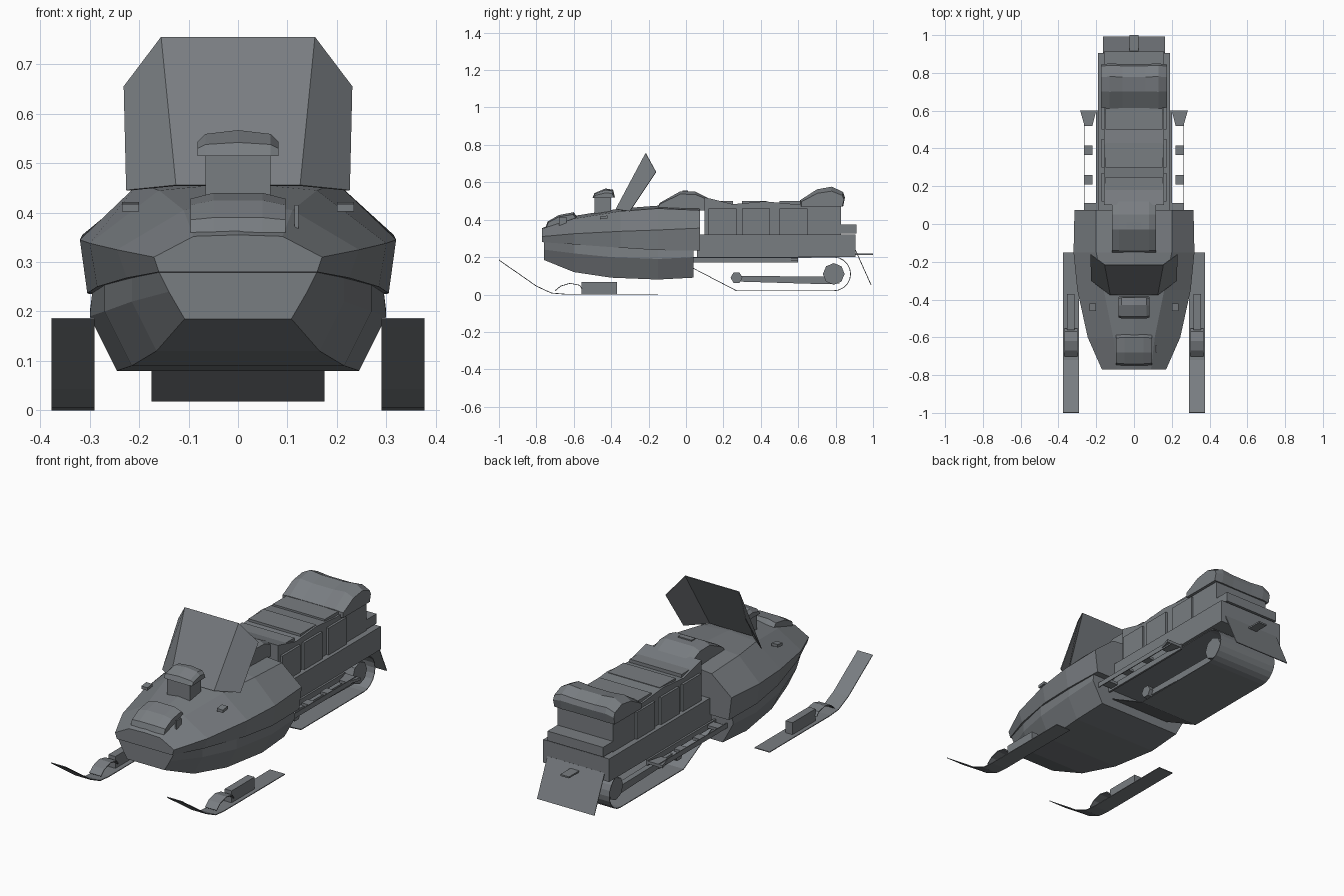
import bpy, bmesh, math
from mathutils import Vector

cube = bpy.data.objects.get("Cube")
if cube:
    bpy.data.objects.remove(cube, do_unlink=True)

grey = bpy.data.materials.new("slate_grey")
grey.use_nodes = True
COL = (0.19, 0.205, 0.22, 1)
grey.diffuse_color = COL
grey.node_tree.nodes["Principled BSDF"].inputs["Base Color"].default_value = COL


def finish(name, bm, thick=0):
    bmesh.ops.recalc_face_normals(bm, faces=bm.faces[:])
    me = bpy.data.meshes.new(name)
    bm.to_mesh(me)
    bm.free()
    me.materials.append(grey)
    ob = bpy.data.objects.new(name, me)
    bpy.context.collection.objects.link(ob)
    if thick:
        mod = ob.modifiers.new("thickness", "SOLIDIFY")
        mod.thickness = thick
        mod.offset = 0
    return ob


def loft(name, rings, closed=True, caps=True, thick=0):
    """Skin a list of equal-length point rings."""
    bm = bmesh.new()
    vs = [[bm.verts.new(p) for p in r] for r in rings]
    n = len(rings[0])
    for a, b in zip(vs, vs[1:]):
        for i in range(n if closed else n - 1):
            j = (i + 1) % n
            bm.faces.new((a[i], a[j], b[j], b[i]))
    if caps and closed:
        bm.faces.new(vs[0])
        bm.faces.new(vs[-1])
    return finish(name, bm, thick)


def prism(name, prof, sections):
    """Sweep a (y, z) side profile across x; each section is (x, y scale, z scale)."""
    cy = sum(p[0] for p in prof) / len(prof)
    cz = min(p[1] for p in prof)
    return loft(name, [[(x, cy + (y - cy) * sy, cz + (z - cz) * sz) for y, z in prof]
                       for x, sy, sz in sections])


def bar(name, prof, x0, x1):
    return prism(name, prof, [(x0, 1, 1), (x1, 1, 1)])


def box(name, x0, x1, y0, y1, z0, z1):
    return bar(name, [(y0, z0), (y1, z0), (y1, z1), (y0, z1)], x0, x1)


def sheet(name, path, x0, x1, thick=0.004, closed=False):
    return loft(name, [[(x, y, z) for y, z in path] for x in (x0, x1)],
                closed, False, thick)


def hull(name, stations):
    """Loft mirrored half sections along y."""
    rings = []
    for y, half in stations:
        right = [(-x, y, z) for x, z in reversed(half) if x > 0]
        rings.append([(x, y, z) for x, z in half] + right)
    return loft(name, rings)


def circle(cy, cz, r, n):
    return [(cy + r * math.cos(2 * math.pi * i / n), cz + r * math.sin(2 * math.pi * i / n))
            for i in range(n)]


# Cowl and belly pan
hull("hood", [
    (-.77, [(0, .355), (.09, .352), (.17, .31), (.16, .28)]),
    (-.6, [(0, .42), (.11, .405), (.245, .325), (.225, .268)]),
    (-.35, [(0, .46), (.16, .445), (.3, .338), (.285, .25)]),
    (-.15, [(0, .475), (.2, .46), (.32, .345), (.305, .237)]),
    (.075, [(0, .47), (.2, .45), (.315, .355), (.3, .235)])])
hull("belly_pan", [
    (-.76, [(.16, .28), (.14, .24), (.108, .185)]),
    (-.6, [(.215, .268), (.215, .22), (.165, .12)]),
    (-.4, [(.27, .256), (.27, .2), (.215, .09)]),
    (-.15, [(.295, .24), (.3, .19), (.245, .08)]),
    (.04, [(.295, .236), (.3, .2), (.24, .09)])])

# Nose scoop and instrument pod
prism("nose_scoop", [(-.75, .36), (-.74, .39), (-.68, .425), (-.6, .44), (-.58, .41)],
      [(-.096, .95, .85), (-.05, 1, 1), (.05, 1, 1), (.096, .95, .85)])
box("scoop_vent", .114, .122, -.68, -.64, .36, .415)
box("pod_body", -.066, .066, -.49, -.4, .43, .535)
prism("pod_lid", [(-.5, .515), (-.49, .542), (-.43, .567), (-.39, .56), (-.38, .52)],
      [(-.082, .9, .55), (-.066, 1, .85), (0, 1, 1), (.066, 1, .85), (.082, .9, .55)])
for s in (-1, 1):
    p = prism("hood_badge", [(-.46, .402), (-.42, .407), (-.42, .422), (-.46, .417)],
              [(s * .2, 1, 1), (s * .235, 1, 1)])

# Windshield: centre panel and two swept wings
bm = bmesh.new()
cols = [((s * .225, -.3, .445), (s * .23, -.16, .655)) if w else
        ((s * .125, -.375, .455), (s * .155, -.215, .755))
        for s, w in ((-1, 1), (-1, 0), (1, 0), (1, 1))]
vs = [[bm.verts.new(p) for p in c] for c in cols]
for a, b in zip(vs, vs[1:]):
    bm.faces.new((a[0], b[0], b[1], a[1]))
finish("windshield", bm, 0.004)

# Dash console
prism("console", [(-.16, .45), (-.14, .49), (-.03, .552), (.05, .55), (.12, .515), (.12, .45)],
      [(-.116, 1, .85), (-.08, 1, 1), (.08, 1, 1), (.116, 1, .85)])
box("ignition_panel", -.04, .04, -.02, .01, .54, .557)

# Tunnel and seat
prism("tunnel", [(.06, .2), (.905, .2), (.905, .32), (.06, .32)],
      [(-.19, 1, 1), (.19, 1, 1)])
bar("seat", [(.1, .32), (.83, .32), (.83, .49), (.58, .483), (.42, .498),
             (.25, .483), (.1, .52)], -.16, .16)
for y in (.12, .3, .5):
    box("seat_panel", -.15, .15, y, y + .13, .47, .5)
    for s in (-1, 1):
        box("side_panel", s * .155, s * .172, y, y + .15, .32, .46)
prism("backrest", [(.61, .47), (.61, .505), (.7, .565), (.78, .58), (.84, .55),
                   (.85, .52), (.84, .47)],
      [(-.175, .95, .75), (-.13, 1, .97), (-.06, .97, .9), (.06, .97, .9),
       (.13, 1, .97), (.175, .95, .75)])
box("tail_light", -.16, .16, .83, .912, .325, .375)
sheet("mud_flap", [(.905, .24), (.99, .05)], -.165, .165)
sheet("hitch", [(.9, .215), (1, .215)], -.025, .025, .008)

# Drive belt loop with its slide rails and wheels
arc = [(.79 + .09 * math.sin(a), .11 - .09 * math.cos(a))
       for a in (math.pi * i / 10 for i in range(11))]
sheet("track_belt", [(.02, .19), (.02, .15), (.27, .02)] + arc, -.175, .175, .004, True)
for s in (-1, 1):
    bar("slide_rail", [(.25, .07), (.75, .055), (.82, .06), (.75, .095), (.28, .1)],
        s * .1, s * .13)
    bar("rear_wheel", circle(.79, .11, .058, 8), s * .09, s * .15)
    bar("front_wheel", circle(.27, .09, .032, 6), s * .09, s * .15)

    # Running boards
    box("board_rail", s * .19, s * .2, .03, .6, .17, .2)
    box("board_edge", s * .262, s * .266, .03, .6, .172, .198)
    for y in (.06, .21, .365):
        box("board_step", s * .19 if y < .1 else s * .22, s * .262, y, y + .05, .18, .195)
    loft("board_end", [[(s * .2, .6, z), (s * .285, .6, z), (s * .262, .52, z),
                        (s * .22, .52, z)] for z in (.18, .195)])

    # Skis
    sheet("ski", [(-1, .185), (-.98, .17), (-.9, .115), (-.8, .045), (-.72, .008), (-.65, .002),
                  (-.15, .002)], s * .29, s * .377)
    sheet("ski_spring", [(-.7, .02), (-.67, .045), (-.62, .06), (-.57, .05), (-.555, .03)],
          s * .3, s * .367)
    box("ski_block", s * .315, s * .355, -.56, -.37, .003, .066)
